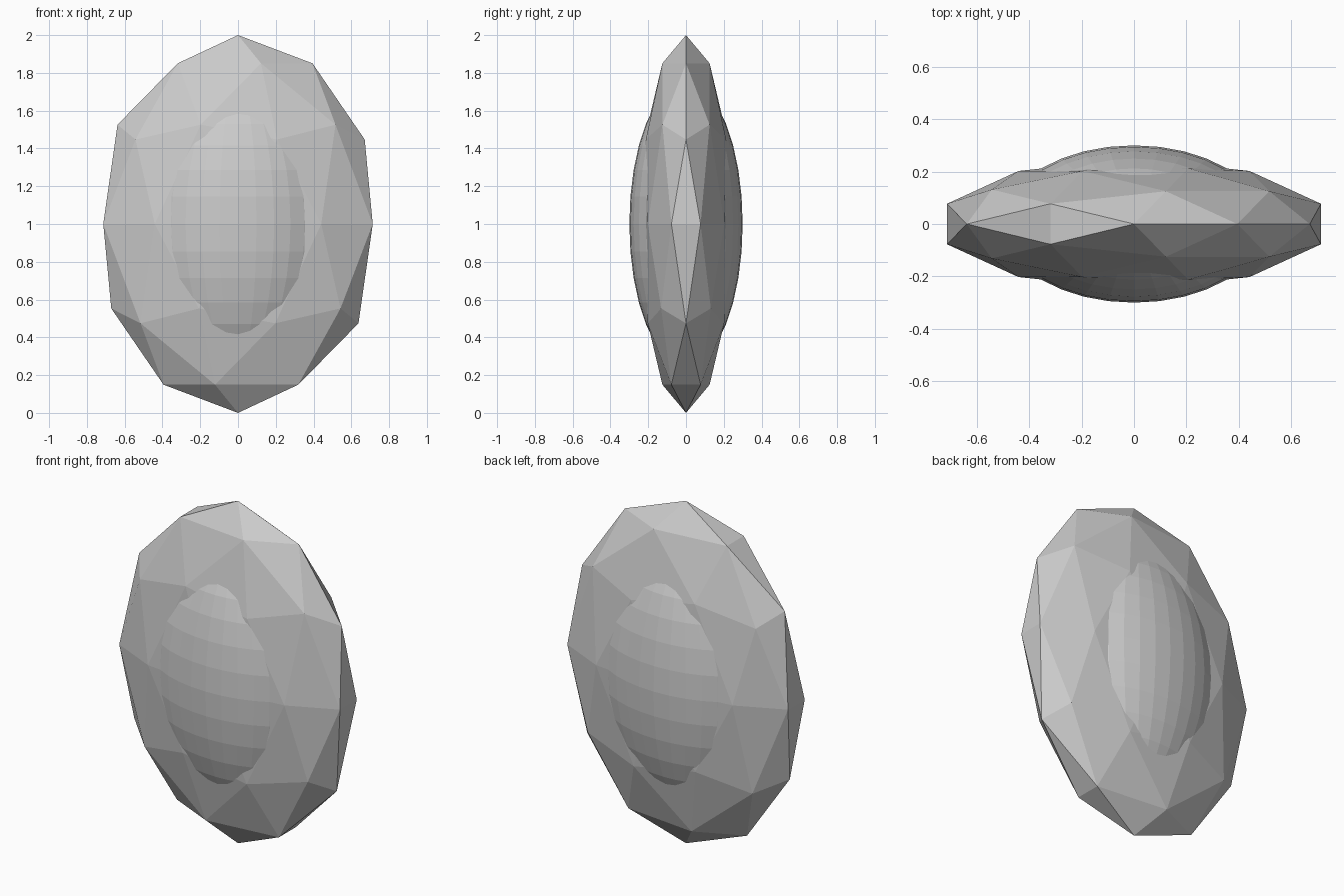
import bpy

if "Cube" in bpy.data.objects:
    bpy.data.objects.remove(bpy.data.objects["Cube"])


def finish(name, scale):
    obj = bpy.context.object
    obj.name = name
    obj.scale = scale
    bpy.ops.object.transform_apply(location=False, rotation=False, scale=True)
    bpy.ops.object.shade_flat()
    return obj


# Faceted flattened outer stone
bpy.ops.mesh.primitive_ico_sphere_add(subdivisions=2, radius=1, location=(0, 0, 1))
finish("outer_gem", (0.75, 0.25, 1.0))

# Banded core bulging out of the front and back
bpy.ops.mesh.primitive_uv_sphere_add(segments=32, ring_count=16, radius=1, location=(0, 0, 1))
finish("inner_core", (0.5, 0.3, 0.75))
